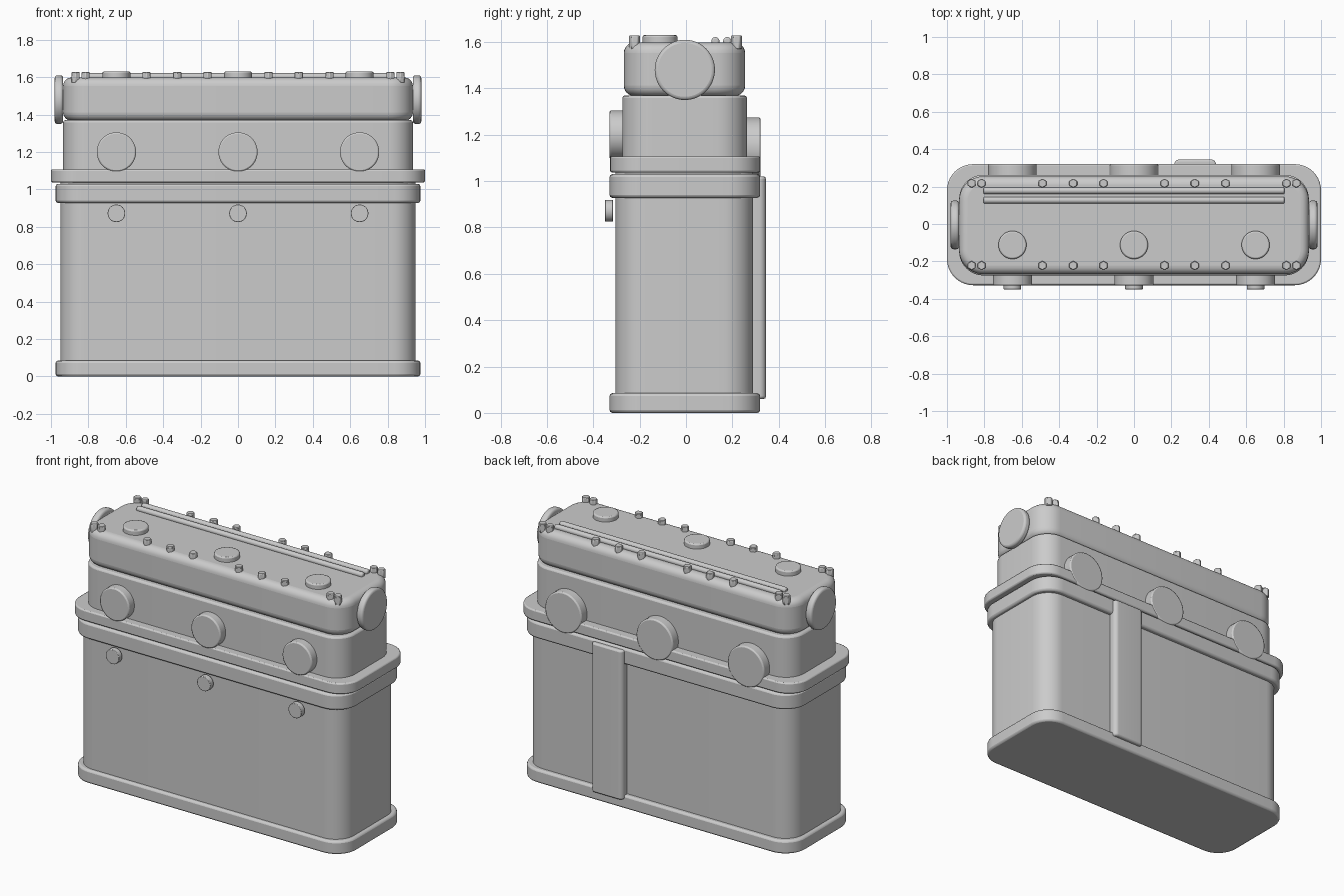
import bpy, bmesh
from math import sin, cos, pi
from mathutils import Matrix, Vector

if "Cube" in bpy.data.objects:
    bpy.data.objects.remove(bpy.data.objects["Cube"])

CY = -0.005  # middle of the block in depth


def finish(bm, name, bevel=0.0, segments=2):
    """Turn a bmesh into a bevelled, smooth-shaded object."""
    bmesh.ops.recalc_face_normals(bm, faces=bm.faces)
    me = bpy.data.meshes.new(name)
    bm.to_mesh(me)
    bm.free()
    ob = bpy.data.objects.new(name, me)
    bpy.context.collection.objects.link(ob)
    if bevel:
        mod = ob.modifiers.new("edge_round", 'BEVEL')
        mod.width, mod.segments = bevel, segments
        mod.limit_method, mod.angle_limit = 'ANGLE', 0.7
    bpy.ops.object.select_all(action='DESELECT')
    ob.select_set(True)
    bpy.context.view_layer.objects.active = ob
    bpy.ops.object.shade_smooth_by_angle(angle=0.6)
    return ob


def slab(name, hx, y0, y1, z0, z1, radius, bevel, segments=2, cx=0.0):
    """Upright block with a rounded-rectangle outline."""
    bm = bmesh.new()
    cy, hy, n = (y0 + y1) / 2, (y1 - y0) / 2, 10
    ring = []
    for q, (sx, sy) in enumerate([(1, 1), (-1, 1), (-1, -1), (1, -1)]):
        for i in range(n + 1):
            a = (q + i / n) * pi / 2
            ring.append(bm.verts.new((cx + sx * (hx - radius) + radius * cos(a),
                                      cy + sy * (hy - radius) + radius * sin(a), z0)))
    face = bm.faces.new(ring)
    ext = bmesh.ops.extrude_face_region(bm, geom=[face])
    verts = [v for v in ext['geom'] if isinstance(v, bmesh.types.BMVert)]
    bmesh.ops.translate(bm, verts=verts, vec=(0, 0, z1 - z0))
    return finish(bm, name, bevel, segments)


def disc(name, start, end, radius, bevel=0.006, sides=48, segments=2):
    """Cylinder running from start to end."""
    a, b = Vector(start), Vector(end)
    d = b - a
    bm = bmesh.new()
    bmesh.ops.create_cone(bm, cap_ends=True, segments=sides, radius1=radius,
                          radius2=radius, depth=d.length)
    rot = d.to_track_quat('Z', 'Y').to_matrix().to_4x4()
    bmesh.ops.transform(bm, matrix=Matrix.Translation((a + b) / 2) @ rot, verts=bm.verts)
    return finish(bm, name, bevel, segments)


# Crankcase and its flanges
slab("lower_body", 0.95, -0.305, 0.29, 0.02, 1.05, 0.13, 0.005)
slab("base_flange", 0.975, -0.33, 0.32, 0.0, 0.085, 0.14, 0.012)
slab("body_flange", 0.975, -0.33, 0.32, 0.928, 1.03, 0.14, 0.012)
slab("deck_flange", 1.0, -0.327, 0.32, 1.037, 1.107, 0.14, 0.008)

# Head and rounded cover
slab("head_block", 0.935, -0.275, 0.263, 1.08, 1.37, 0.13, 0.012)
slab("top_cover", 0.935, -0.268, 0.255, 1.367, 1.598, 0.13, 0.045, 6)

# Round ports, buttons and filler caps in three stations
for i, x in enumerate((-0.65, 0, 0.65), 1):
    disc(f"front_port_{i}", (x, -0.25, 1.2), (x, -0.33, 1.2), 0.105, 0.008)
    disc(f"rear_port_{i}", (x, 0.24, 1.145), (x, 0.322, 1.145), 0.13, 0.008)
    disc(f"front_button_{i}", (x, -0.315, 0.872), (x, -0.35, 0.872), 0.047, 0.003)
    disc(f"top_cap_{i}", (x, -0.112, 1.585), (x, -0.112, 1.63), 0.075, 0.008)

# End discs on both sides
for side, s in (("left", -1), ("right", 1)):
    disc(f"{side}_end_disc", (s * 0.935, CY, 1.48), (s * 0.98, CY, 1.48), 0.13, 0.014, 48, 3)

# Hex bolts along both long edges
for row, y in (("front", -0.222), ("rear", 0.218)):
    for s in (-1, 1):
        for i, x in enumerate((0.163, 0.325, 0.49, 0.815, 0.868)):
            disc(f"{row}_bolt_{'l' if s < 0 else 'r'}{i}", (s * x, y, 1.57),
                 (s * x, y, 1.628), 0.025, 0.003, 6, 1)

# Two slim rails on the cover
for i, y in enumerate((0.127, 0.178), 1):
    disc(f"top_rail_{i}", (-0.805, y, 1.604), (0.805, y, 1.604), 0.018, 0.008, 12)

# Vertical strip on the rear
slab("rear_strip", 0.112, 0.27, 0.345, 0.06, 1.02, 0.028, 0.01, 2, 0.327)
